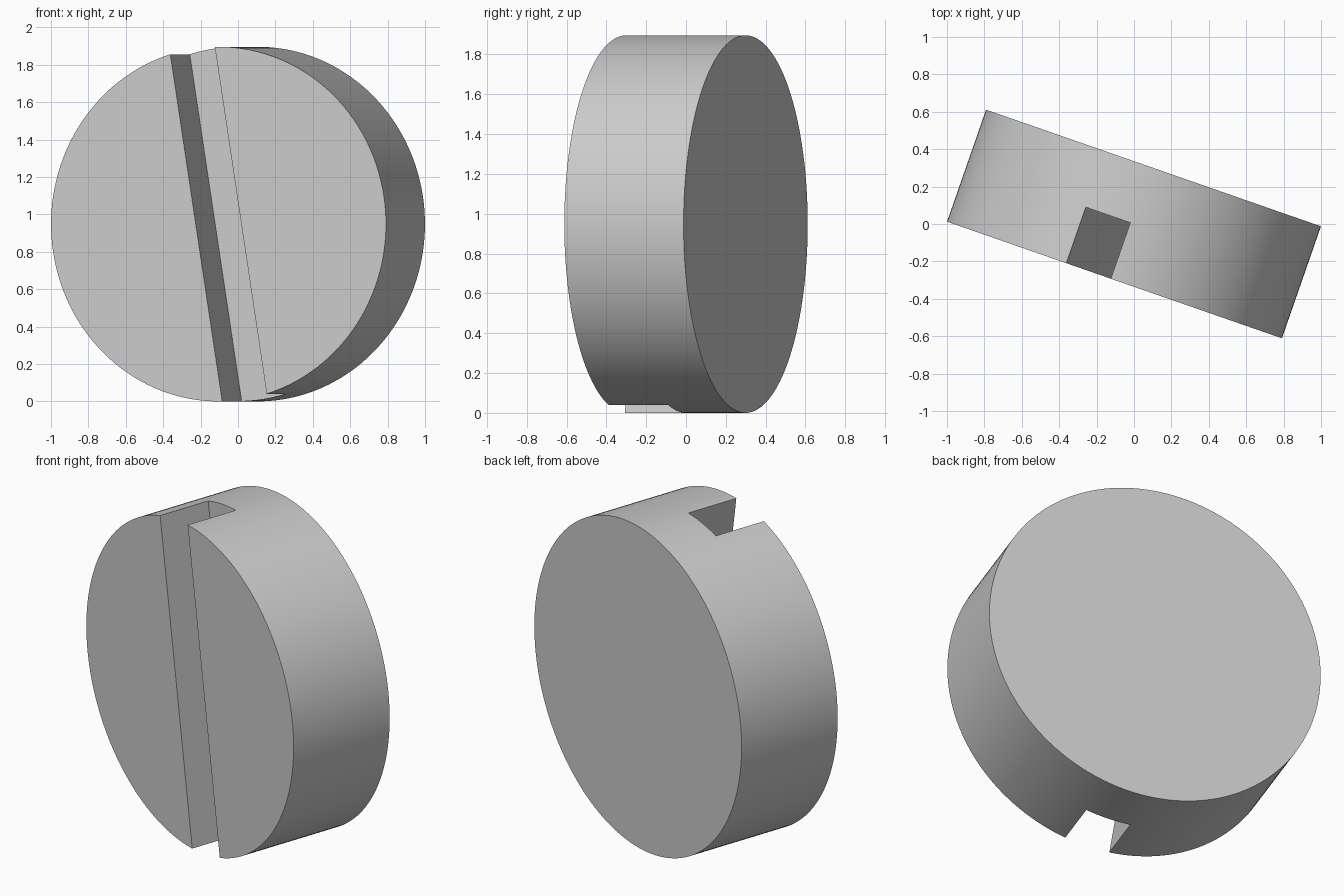
import bpy
import bmesh
from math import radians
from mathutils import Matrix

cube = bpy.data.objects.get("Cube")
if cube:
    bpy.data.objects.remove(cube, do_unlink=True)

RADIUS, THICKNESS = 0.948, 0.634
SLOT_WIDTH = 0.255
TURN = Matrix.Rotation(radians(-19.2), 4, 'Z')
TILT = Matrix.Rotation(radians(-9), 4, 'Y')
CENTRE = Matrix.Translation((0, 0, RADIUS))

grey = bpy.data.materials.new("plain grey")
grey.use_nodes = True
colour = (0.6, 0.6, 0.6, 1)
grey.diffuse_color = colour
grey.node_tree.nodes["Principled BSDF"].inputs["Base Color"].default_value = colour


def make_object(name, bm):
    mesh = bpy.data.meshes.new(name)
    bm.to_mesh(mesh)
    bm.free()
    mesh.materials.append(grey)
    obj = bpy.data.objects.new(name, mesh)
    bpy.context.collection.objects.link(obj)
    obj.matrix_world = CENTRE @ TURN @ TILT
    return obj


# Upright disc with its flat face to the front
bm = bmesh.new()
bmesh.ops.create_cone(bm, cap_ends=True, segments=160, radius1=RADIUS,
                      radius2=RADIUS, depth=THICKNESS,
                      matrix=Matrix.Rotation(radians(90), 4, 'X'))
disc = make_object("slotted_disc", bm)

# Slot cutter: reaches from in front of the face to half the thickness
bm = bmesh.new()
bmesh.ops.create_cube(bm, size=1, matrix=Matrix.Translation((0, -THICKNESS / 2, 0))
                      @ Matrix.Diagonal((SLOT_WIDTH, THICKNESS, 3 * RADIUS, 1)))
cutter = make_object("slot_cutter", bm)

# Cut the slot across the face, then drop the cutter
cut = disc.modifiers.new("slot", 'BOOLEAN')
cut.operation = 'DIFFERENCE'
cut.solver = 'EXACT'
cut.object = cutter
bpy.context.view_layer.objects.active = disc
disc.select_set(True)
bpy.ops.object.modifier_apply(modifier=cut.name)
bpy.data.objects.remove(cutter, do_unlink=True)

# Smooth rim with crisp edges
bpy.ops.object.shade_smooth_by_angle(angle=radians(30))
